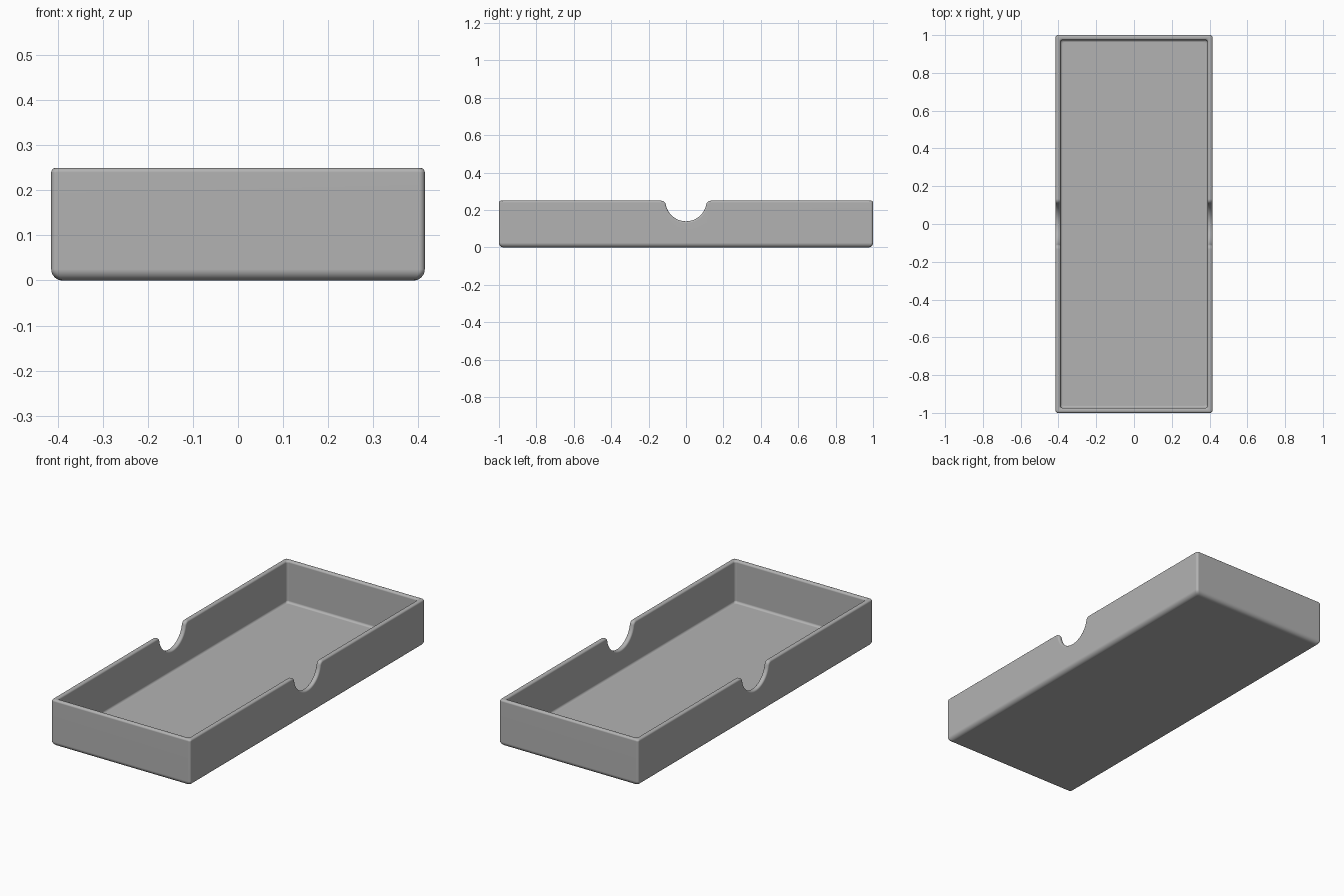
import bpy, bmesh
from math import sin, cos, pi, sqrt, atan2

cube = bpy.data.objects.get("Cube")
if cube:
    bpy.data.objects.remove(cube, do_unlink=True)

# Tray dimensions
HALF_X, HALF_Y, HEIGHT = 0.415, 1.0, 0.25
WALL, FLOOR = 0.026, 0.025
CORNER, RIM, FOOT, COVE = 0.012, 0.01, 0.025, 0.012
NOTCH, LIP = 0.11, 0.025


def arc(start, end, steps):
    return [start + (end - start) * i / steps for i in range(steps + 1)]


# Finger notch outline in the side wall: (y, z, normal y, normal z)
lip_y = sqrt((NOTCH + LIP) ** 2 - LIP ** 2)
lip_z = HEIGHT - LIP
tangent = atan2(LIP, lip_y)
notch = []
for a in arc(pi / 2, tangent, 8):
    notch.append((-lip_y + LIP * cos(a), lip_z + LIP * sin(a), cos(a), sin(a)))
for a in arc(pi + tangent, 2 * pi - tangent, 28)[1:-1]:
    notch.append((NOTCH * cos(a), HEIGHT + NOTCH * sin(a), -cos(a), -sin(a)))
for a in arc(pi - tangent, pi / 2, 8):
    notch.append((lip_y + LIP * cos(a), lip_z + LIP * sin(a), cos(a), sin(a)))

# Half the perimeter: one notched side, then two rounded corners
stations = [("notch", n) for n in notch]
for side, start in ((1, 0), (-1, pi / 2)):
    stations += [("corner", (side, a)) for a in arc(start, start + pi / 2, 5)]


def place(station, inset, z=None, depth=0):
    """Point at a given inset, at height z or at a depth below the rim."""
    kind, data = station
    if kind == "notch":
        y, rim_z, ny, nz = data
        if z is not None:
            return HALF_X - inset, y, z
        return HALF_X - inset, y - ny * depth, rim_z - nz * depth
    side, a = data
    x = side * (HALF_X - inset - CORNER) + CORNER * cos(a)
    y = HALF_Y - inset - CORNER + CORNER * sin(a)
    return x, y, HEIGHT - depth if z is None else z


# Wall section from underside, over the rim, down to the inside floor
section = []
for a in arc(0, pi / 2, 6):
    section.append(dict(inset=FOOT * (1 - sin(a)), z=FOOT * (1 - cos(a))))
for a in arc(0, pi / 2, 5):
    section.append(dict(inset=RIM * (1 - cos(a)), depth=RIM * (1 - sin(a))))
for a in arc(pi / 2, 0, 5):
    section.append(dict(inset=WALL - RIM * (1 - cos(a)), depth=RIM * (1 - sin(a))))
for a in arc(0, pi / 2, 4):
    section.append(dict(inset=WALL + COVE * (1 - cos(a)), z=FLOOR + COVE * (1 - sin(a))))

# Loft the section around the whole perimeter
bm = bmesh.new()
rings = []
for level in section:
    ring = []
    for turn in (1, -1):
        for station in stations:
            x, y, z = place(station, **level)
            ring.append(bm.verts.new((turn * x, turn * y, z)))
    rings.append(ring)
for low, high in zip(rings, rings[1:]):
    for i in range(len(low)):
        j = (i + 1) % len(low)
        bm.faces.new((low[i], low[j], high[j], high[i]))
bm.faces.new(rings[0][::-1])
bm.faces.new(rings[-1])
bmesh.ops.recalc_face_normals(bm, faces=bm.faces)

mesh = bpy.data.meshes.new("tray")
bm.to_mesh(mesh)
bm.free()
tray = bpy.data.objects.new("tray", mesh)
bpy.context.collection.objects.link(tray)

# Plain grey material
grey = bpy.data.materials.new("plain grey")
grey.use_nodes = True
colour = (0.45, 0.45, 0.45, 1)
grey.diffuse_color = colour
grey.node_tree.nodes["Principled BSDF"].inputs["Base Color"].default_value = colour
mesh.materials.append(grey)

# Smooth fillets with flat walls
bpy.ops.object.select_all(action="DESELECT")
tray.select_set(True)
bpy.context.view_layer.objects.active = tray
bpy.ops.object.shade_smooth_by_angle()
weighted = tray.modifiers.new("flat_walls", "WEIGHTED_NORMAL")
weighted.keep_sharp = True
